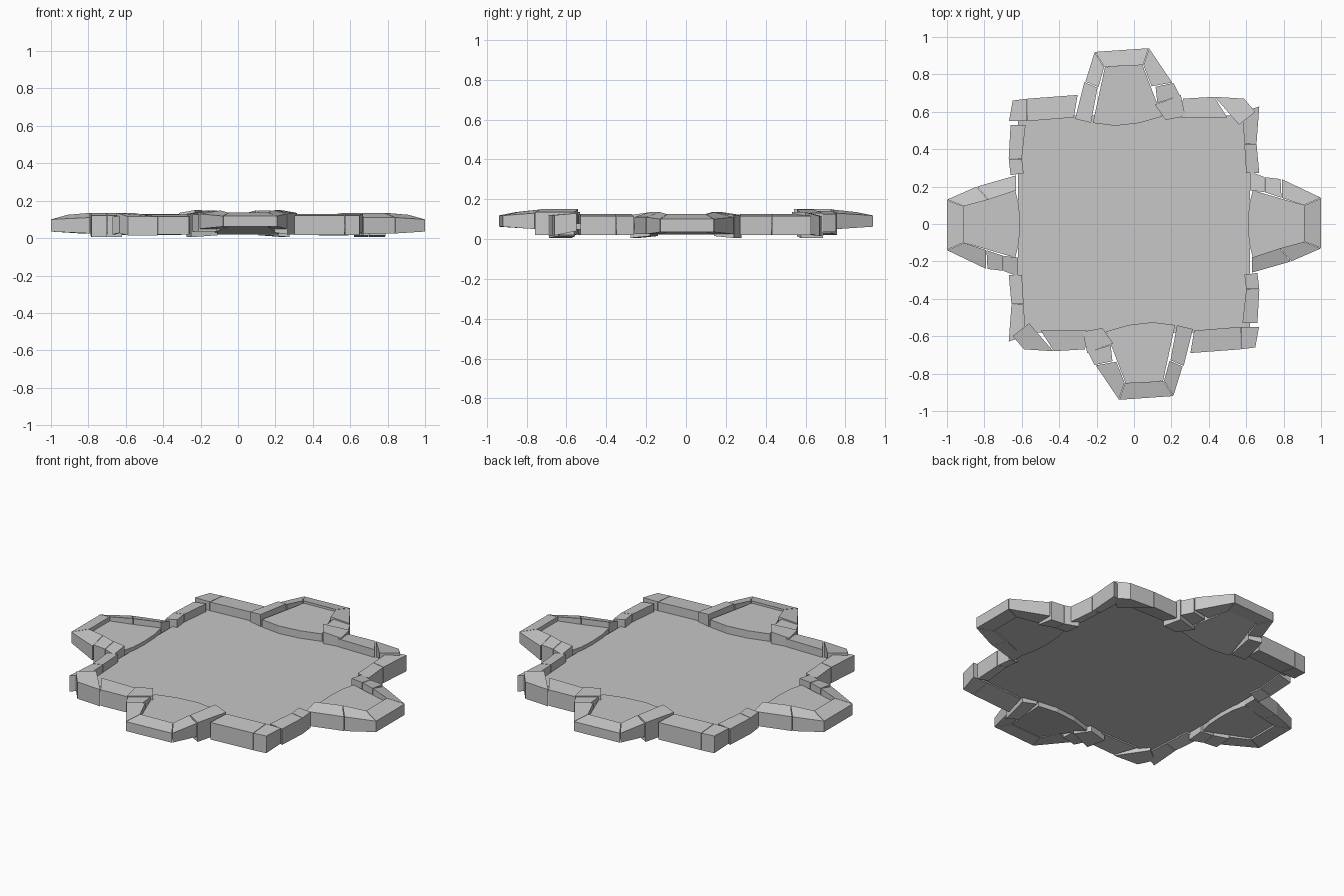
import bpy
import bmesh
from math import pi
from mathutils import Matrix, Vector

cube = bpy.data.objects.get("Cube")
if cube:
    bpy.data.objects.remove(cube, do_unlink=True)

GREY = 0.57
stone = bpy.data.materials.new("grey_stone")
stone.use_nodes = True
stone.diffuse_color = (GREY, GREY, GREY, 1)
stone.node_tree.nodes["Principled BSDF"].inputs["Base Color"].default_value = (GREY, GREY, GREY, 1)

HALF_TURN = Matrix.Rotation(pi, 4, "Z")
GAP = 0.0015


def make_prism(name, bottom, top):
    """Closed solid between two matching outlines."""
    bm = bmesh.new()
    low = [bm.verts.new(p) for p in bottom]
    high = [bm.verts.new(p) for p in top]
    bm.faces.new(low)
    bm.faces.new(high)
    count = len(low)
    for i in range(count):
        j = (i + 1) % count
        bm.faces.new((low[i], low[j], high[j], high[i]))
    bmesh.ops.recalc_face_normals(bm, faces=bm.faces)
    mesh = bpy.data.meshes.new(name)
    bm.to_mesh(mesh)
    bm.free()
    mesh.materials.append(stone)
    obj = bpy.data.objects.new(name, mesh)
    bpy.context.collection.objects.link(obj)
    return obj


def half_turn_copy(obj, name):
    """Same part on the opposite side of the platform."""
    twin = bpy.data.objects.new(name, obj.data)
    twin.matrix_world = HALF_TURN
    bpy.context.collection.objects.link(twin)


def stone_run(name, twin_name, bases, tops, stations):
    """Row of blocks, heights given outer then inner.
    A joint is outer x, y, inner x, y and how much thinner it is."""
    for number, (a, b) in enumerate(zip(stations, stations[1:])):
        corners = [Vector(a[:2]), Vector(b[:2]), Vector(b[2:4]), Vector(a[2:4])]
        # Pull both ends inward to leave an open joint
        along_outer = (corners[1] - corners[0]).normalized() * GAP
        along_inner = (corners[2] - corners[3]).normalized() * GAP
        corners[0] += along_outer
        corners[1] -= along_outer
        corners[2] -= along_inner
        corners[3] += along_inner
        thin_a, thin_b = sum(a[4:]), sum(b[4:])
        thinning = (thin_a, thin_b, thin_b, thin_a)
        low = (bases[0], bases[0], bases[1], bases[1])
        high = (tops[0], tops[0], tops[1], tops[1])
        block = make_prism(f"{name}_block_{number}",
                           [(p.x, p.y, z + t) for p, z, t in zip(corners, low, thinning)],
                           [(p.x, p.y, z - t) for p, z, t in zip(corners, high, thinning)])
        half_turn_copy(block, f"{twin_name}_block_{number}")


def tongue(name, twin_name, top, inner_base, outer_base, arc, tip):
    """Raised slab in a bastion; its underside slopes up toward the tip."""
    outline = arc + tip
    bases = [inner_base] * len(arc) + [outer_base] * len(tip)
    slab = make_prism(name,
                      [(x, y, z) for (x, y), z in zip(outline, bases)],
                      [(x, y, top) for x, y in outline])
    half_turn_copy(slab, twin_name)


# Main floor slab
floor_outline = [(-.62, -.58), (.62, -.58), (.62, .58), (-.62, .58)]
make_prism("floor",
           [(x, y, .048) for x, y in floor_outline],
           [(x, y, .078) for x, y in floor_outline])

# Raised slabs inside the four bastions
tongue("back_tongue", "front_tongue", .123, .02, .065,
       [(-.22, .54), (-.1, .525), (.03, .54), (.15, .575)],
       [(.045, .85), (-.155, .84)])
tongue("left_tongue", "right_tongue", .1, .022, .045,
       [(.635, .18), (.615, .1), (.61, 0), (.615, -.1), (.635, -.18)],
       [(.91, -.095), (.91, .1)])

# Back and front walls with their corner stones
stone_run("back_wall", "front_wall", (.018, .04), (.12, .13), [
    (-.65, .66, -.67, .55),
    (-.57, .67, -.57, .55),
    (-.3, .69, -.32, .57)])
stone_run("back_short_wall", "front_short_wall", (.02, .04), (.115, .125), [
    (.26, .67, .25, .57),
    (.43, .68, .5, .57)])
stone_run("back_corner", "front_corner", (.015, .03), (.115, .135), [
    (.43, .68, .56, .53),
    (.59, .67, .65, .6)])

# Back and front bastions
stone_run("back_bastion_stub", "front_bastion_stub", (.02, .03), (.135, .15), [
    (-.315, .56, -.23, .54),
    (-.265, .76, -.195, .73)])
stone_run("back_bastion", "front_bastion", (.05, .05), (.13, .148), [
    (-.26, .76, -.19, .73),
    (-.21, .92, -.16, .84, .012),
    (.08, .94, .05, .85, .012),
    (.205, .755, .095, .735)])
stone_run("back_bastion_step", "front_bastion_step", (.035, .035), (.125, .14), [
    (.21, .755, .115, .735),
    (.245, .685, .125, .645)])
stone_run("back_bastion_foot", "front_bastion_foot", (.005, .015), (.13, .148), [
    (.25, .69, .11, .64),
    (.275, .575, .17, .555)])

# Side walls
stone_run("left_wall", "right_wall", (.02, .04), (.115, .125), [
    (.67, .63, .58, .6),
    (.655, .43, .59, .43),
    (.67, .27, .6, .27)])
stone_run("left_front_wall", "right_front_wall", (.02, .04), (.115, .125), [
    (.66, -.26, .59, -.27),
    (.67, -.35, .6, -.35),
    (.66, -.53, .58, -.53)])

# Side bastions
stone_run("left_bastion_step", "right_bastion_step", (.005, .015), (.12, .135), [
    (.62, .28, .62, .18),
    (.7, .25, .7, .17),
    (.785, .24, .79, .14)])
stone_run("left_bastion", "right_bastion", (.025, .025), (.11, .135), [
    (.79, .24, .79, .14),
    (1, .14, .91, .1, .01),
    (1, -.13, .91, -.095, .01),
    (.84, -.2, .78, -.13),
    (.63, -.26, .63, -.18)])
